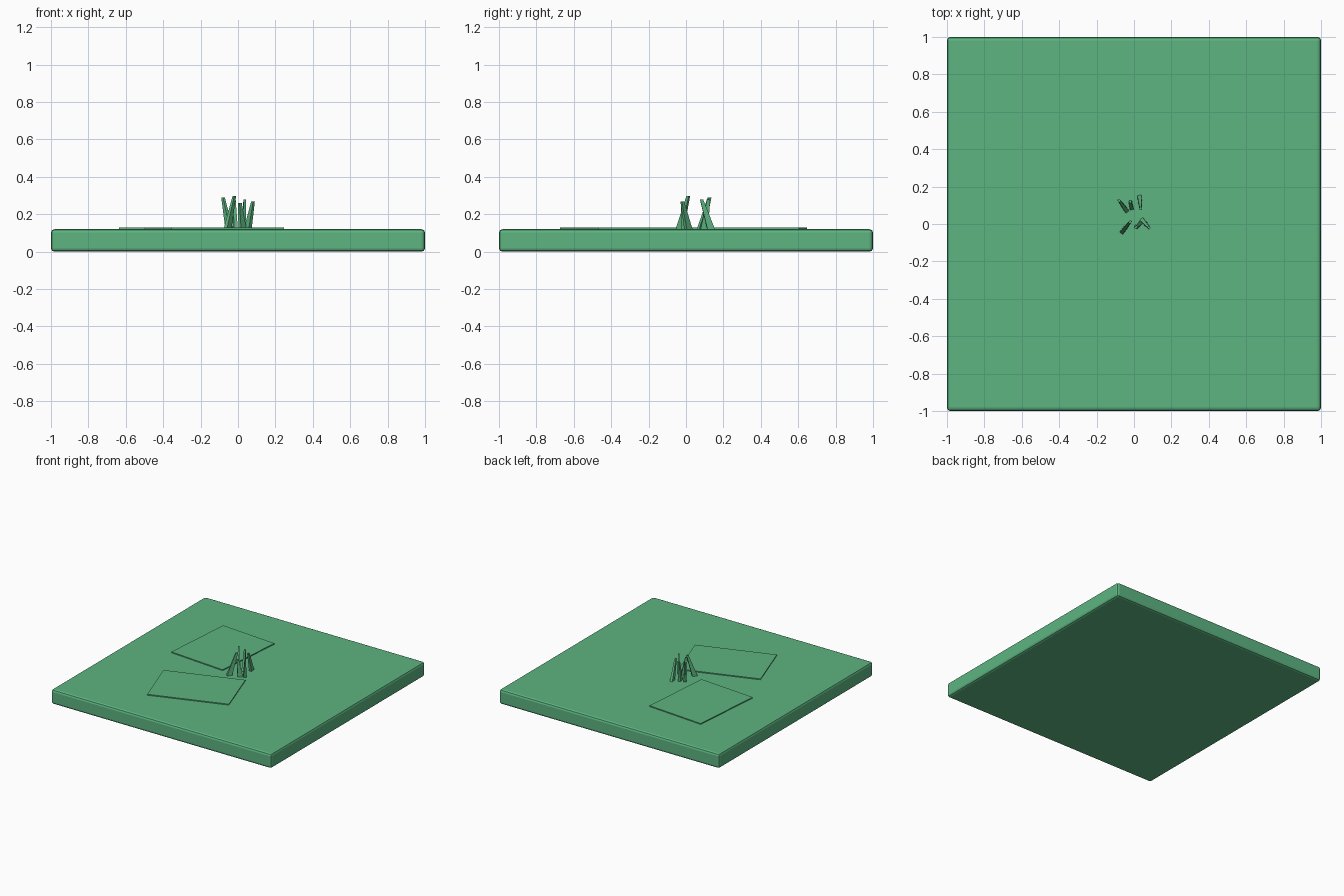
import bpy, bmesh, math
from mathutils import Vector, Matrix

cube = bpy.data.objects.get("Cube")
if cube:
    bpy.data.objects.remove(cube)

green = bpy.data.materials.new("grass green")
green.use_nodes = True
color = (0.11, 0.46, 0.22, 1)
green.diffuse_color = color
green.node_tree.nodes["Principled BSDF"].inputs["Base Color"].default_value = color


def add_object(name, bm):
    bmesh.ops.recalc_face_normals(bm, faces=bm.faces)
    mesh = bpy.data.meshes.new(name)
    bm.to_mesh(mesh)
    bm.free()
    mesh.materials.append(green)
    obj = bpy.data.objects.new(name, mesh)
    bpy.context.collection.objects.link(obj)
    return obj


def box(name, center, size, turn=0):
    bm = bmesh.new()
    place = (Matrix.Translation(center) @ Matrix.Rotation(math.radians(turn), 4, "Z")
             @ Matrix.Diagonal((*size, 1)))
    bmesh.ops.create_cube(bm, size=1, matrix=place)
    return add_object(name, bm)


def blade(name, base, tip, height):
    """Tapered flat blade, widest along the direction it leans."""
    foot, top = Vector((*base, 0.11)), Vector((*tip, height))
    lean = top - foot
    lean.z = 0
    along = lean.normalized()
    across = Vector((-along.y, along.x, 0))
    bm = bmesh.new()
    bmesh.ops.create_cube(bm, size=1)
    for v in bm.verts:
        c = v.co.copy()
        center, width, depth = (top, 0.016, 0.012) if c.z > 0 else (foot, 0.042, 0.022)
        v.co = center + along * c.x * width + across * c.y * depth
    return add_object(name, bm)


# Ground tile with softened edges
ground = box("ground_tile", (0, 0, 0.06), (2, 2, 0.12))
bevel = ground.modifiers.new("rounded_edges", "BEVEL")
bevel.width = 0.018
bevel.segments = 2

# Raised turf patches
box("turf_patch_back", (-0.364, 0.324, 0.114), (0.495, 0.605, 0.028), -4.7)
box("turf_patch_front", (-0.127, -0.361, 0.114), (0.634, 0.444, 0.028), 19)

# Grass tuft: foot, tip, tip height
tuft = [
    ((-0.045, 0.078), (-0.08, 0.126), 0.29),
    ((-0.015, 0.095), (-0.02, 0.12), 0.28),
    ((0.03, 0.137), (0.036, 0.083), 0.28),
    ((-0.058, -0.036), (-0.02, 0.012), 0.297),
    ((0.05, 0.015), (0.08, -0.02), 0.268),
    ((0.025, -0.004), (0.01, -0.018), 0.26),
]
for i, (base, tip, height) in enumerate(tuft):
    blade(f"grass_blade_{i + 1}", base, tip, height)
